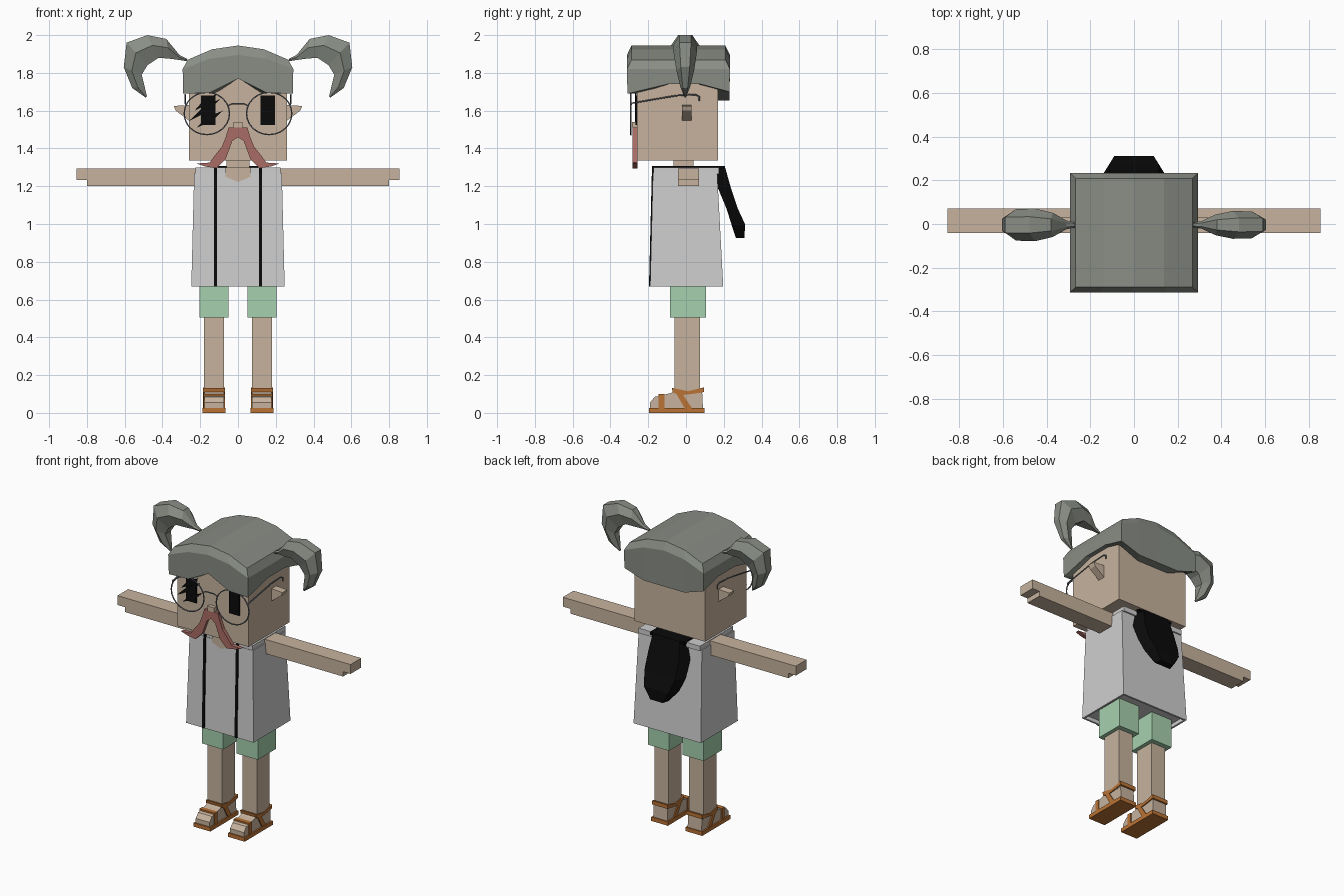
import bpy, bmesh, math

cube = bpy.data.objects.get("Cube")
if cube:
    bpy.data.objects.remove(cube, do_unlink=True)


def material(name, rgb):
    m = bpy.data.materials.new(name)
    m.use_nodes = True
    m.diffuse_color = (*rgb, 1)
    m.node_tree.nodes["Principled BSDF"].inputs["Base Color"].default_value = (*rgb, 1)
    return m


skin = material("skin", (.57, .45, .34))
hair_grey = material("hair_grey", (.25, .27, .235))
cloth = material("shirt_white", (.62, .62, .62))
green = material("shorts_green", (.38, .63, .42))
leather = material("sandal_orange", (.49, .17, .035))
red = material("moustache_red", (.40, .15, .13))
black = material("black", (.003, .003, .003))
metal = material("wire_grey", (.16, .18, .21))


def mesh(name, verts, faces, mat):
    bm = bmesh.new()
    vs = [bm.verts.new(v) for v in verts]
    for f in faces:
        bm.faces.new([vs[i] for i in f])
    bmesh.ops.recalc_face_normals(bm, faces=bm.faces)
    me = bpy.data.meshes.new(name)
    bm.to_mesh(me)
    bm.free()
    me.materials.append(mat)
    ob = bpy.data.objects.new(name, me)
    bpy.context.collection.objects.link(ob)
    return ob


def loft(name, rings, mat):
    n = len(rings[0])
    faces = [[r * n + i, r * n + (i + 1) % n, (r + 1) * n + (i + 1) % n, (r + 1) * n + i]
             for r in range(len(rings) - 1) for i in range(n)]
    last = (len(rings) - 1) * n
    faces += [list(range(n)), [last + i for i in range(n)]]
    return mesh(name, [p for ring in rings for p in ring], faces, mat)


def extrude(name, pts, axis, lo, hi, mat):
    place = {"x": lambda a, b, d: (d, a, b), "y": lambda a, b, d: (a, d, b)}[axis]
    return loft(name, [[place(a, b, d) for a, b in pts] for d in (lo, hi)], mat)


def box(name, x, y, z, mat):
    return extrude(name, [(x[0], z[0]), (x[1], z[0]), (x[1], z[1]), (x[0], z[1])], "y", *y, mat)


def wire(name, pts, mat, cyclic=False):
    cu = bpy.data.curves.new(name, "CURVE")
    cu.dimensions = "3D"
    cu.bevel_depth = .004
    cu.bevel_resolution = 1
    sp = cu.splines.new("POLY")
    sp.points.add(len(pts) - 1)
    for p, co in zip(sp.points, pts):
        p.co = (*co, 1)
    sp.use_cyclic_u = cyclic
    cu.materials.append(mat)
    ob = bpy.data.objects.new(name, cu)
    bpy.context.collection.objects.link(ob)


# Head, neck and nose
box("head", (-.26, .26), (-.26, .17), (1.335, 1.82), skin)
box("neck", (-.06, .06), (-.065, .04), (1.2, 1.34), skin)
box("nose", (-.025, .025), (-.285, -.255), (1.51, 1.54), skin)

# Hair cap: fringe ring, wall, bevel and arched top
xs = (-.29, -.15, 0, .15, .29)
front = [(x, -.31, z) for x, z in zip(xs, (1.69, 1.695, 1.77, 1.695, 1.69))]
right_side = [(.29, -.1, 1.74), (.29, .08, 1.74)]
back = [(x, .23, z) for x, z in zip(xs[::-1], (1.7, 1.655, 1.655, 1.655, 1.7))]
left_side = [(-x, y, z) for x, y, z in right_side[::-1]]
rim = front + right_side + back + left_side


def shrink(p, k, z):
    return (p[0] * k, (p[1] + .04) * k - .04, z)


def crown(x):
    return 1.945 - .9 * x * x


n = len(rim)
rings = [[shrink(p, .77, p[2]) for p in rim], rim,
         [shrink(p, 1.01, crown(p[0]) - .05) for p in rim],
         [shrink(p, .92, crown(p[0])) for p in rim]]
faces = [[r * n + i, r * n + (i + 1) % n, (r + 1) * n + (i + 1) % n, (r + 1) * n + i]
         for r in range(3) for i in range(n)]
top = 3 * n
faces += [[top, top + 1, top + 10, top + 11, top + 12, top + 13],
          [top + 1, top + 2, top + 9, top + 10],
          [top + 2, top + 3, top + 8, top + 9],
          [top + 3, top + 4, top + 5, top + 6, top + 7, top + 8]]
mesh("hair_cap", [p for ring in rings for p in ring], faces, hair_grey)

# Curled pigtails: outer point, inner point, half depth
tail = [((.27, 1.875), (.27, 1.862), .012), ((.31, 1.895), (.31, 1.868), .02),
        ((.38, 1.98), (.36, 1.875), .055), ((.48, 2.0), (.42, 1.88), .075),
        ((.59, 1.96), (.48, 1.84), .072), ((.605, 1.83), (.51, 1.79), .055),
        ((.56, 1.72), (.495, 1.73), .03), ((.49, 1.67), (.482, 1.675), .005)]
for s, side, depth in ((1, "left", .85), (-1, "right", 1)):
    rings = []
    for (ox, oz), (ix, iz), d in tail:
        d *= depth
        rings.append([(s * (ox + (ix - ox) * t), w * d - .004, oz + (iz - oz) * t)
                      for t, w in ((0, -.5), (.45, -1), (1, -.55), (1, .55), (.45, 1), (0, .5))])
    loft(side + "_pigtail", rings, hair_grey)

# Moustache half profile, mirrored into one outline
half = [(.05, 1.51), (.065, 1.46), (.085, 1.41), (.125, 1.36), (.15, 1.325), (.22, 1.32),
        (.175, 1.305), (.115, 1.295), (.065, 1.345), (.03, 1.44)]
extrude("moustache", half + [(0, 1.46)] + [(-x, z) for x, z in half[::-1]],
        "y", -.283, -.257, red)

# Scratches across the right eye
for x0, z0, x1, z1 in ((-.23, 1.60, -.11, 1.69), (-.26, 1.545, -.09, 1.665), (-.22, 1.51, -.08, 1.60)):
    mx, mz = (x0 + x1) / 2, (z0 + z1) / 2
    extrude("eye_scratch", [(x0, z0), (mx + .01, mz - .012), (x1, z1), (mx - .01, mz + .012)],
            "y", -.269, -.261, black)

# Shirt with a recessed open hem
shirt = loft("shirt", [[(-x, f, z), (x, f, z), (x, b, z), (-x, b, z)]
                       for x, f, b, z in ((.22, -.165, .16, 1.27), (.232, -.175, .165, 1.27),
                                          (.247, -.19, .197, .67), (.235, -.178, .185, .67),
                                          (.235, -.178, .185, .695))][1:] , cloth)
box("shirt_shoulders", (-.225, .225), (-.172, .175), (1.265, 1.298), cloth)
extrude("neckline", [(-.065, 1.3), (-.065, 1.25), (0, 1.222), (.065, 1.25), (.065, 1.3)],
        "y", -.18, -.165, skin)

# Hood hanging behind the neck
hood = [(1.307, .13, .15, .205), (1.2, .15, .165, .235), (1.08, .15, .215, .275),
        (1.0, .12, .24, .312), (.925, .06, .265, .31)]
loft("hood", [[(-w, a, z), (w, a, z), (w * .75, b, z), (-w * .75, b, z)]
              for z, w, a, b in hood], black)
box("collar_band", (-.125, .125), (.05, .2), (1.29, 1.306), black)

strap = [(-.18, 1.307), (-.196, .67), (-.183, .67), (-.165, 1.29), (.19, 1.29), (.19, 1.307)]
foot = [(-.19, .02), (-.19, .055), (-.165, .085), (-.08, .105), (-.06, .12), (.085, .12), (.09, .02)]
ankle = [(-.075, .132), (-.07, .108), (-.05, .1), (-.005, .02), (.035, .02), (-.015, .095),
         (.03, .1), (.095, .11), (.095, .135), (.01, .115)]

# Paired parts
for s, side in ((1, "left_"), (-1, "right_")):
    def span(a, b):
        return sorted((s * a, s * b))

    extrude(side + "ear", [(s * x, z) for x, z in ((.25, 1.63), (.34, 1.625), (.33, 1.6), (.25, 1.54))],
            "y", -.02, .03, skin)
    box(side + "eye", span(.12, .195), (-.267, -.259), (1.525, 1.68), black)
    wire(side + "lens_rim", [(s * .165 + .12 * math.cos(a), -.292, 1.585 + .112 * math.sin(a))
                             for a in (math.tau * i / 24 for i in range(24))], metal, True)
    wire(side + "temple", [(s * x, y, z) for x, y, z in ((.275, -.292, 1.63), (.28, -.285, 1.64),
         (.28, -.05, 1.68), (.28, .05, 1.685), (.28, .07, 1.675), (.28, .07, 1.65))], metal)
    extrude(side + "arm", [(s * x, z) for x, z in ((.2, 1.2), (.8, 1.2), (.8, 1.232),
            (.855, 1.232), (.855, 1.294), (.2, 1.294))], "y", -.042, .07, skin)
    extrude(side + "strap", strap, "x", *span(.111, .128), black)
    box(side + "shorts", span(.05, .205), (-.085, .107), (.505, .72), green)
    box(side + "leg", span(.075, .18), (-.06, .075), (.1, .55), skin)
    extrude(side + "foot", foot, "x", *span(.075, .177), skin)
    box(side + "sole", span(.065, .187), (-.197, .097), (0, .026), leather)
    extrude(side + "ankle_strap", ankle, "x", *span(.068, .184), leather)
    box(side + "toe_strap", span(.07, .182), (-.145, -.115), (.02, .1), leather)

wire("glasses_bridge", [(-.055, -.292, 1.625), (-.03, -.292, 1.637), (.03, -.292, 1.637),
                        (.055, -.292, 1.625)], metal)
